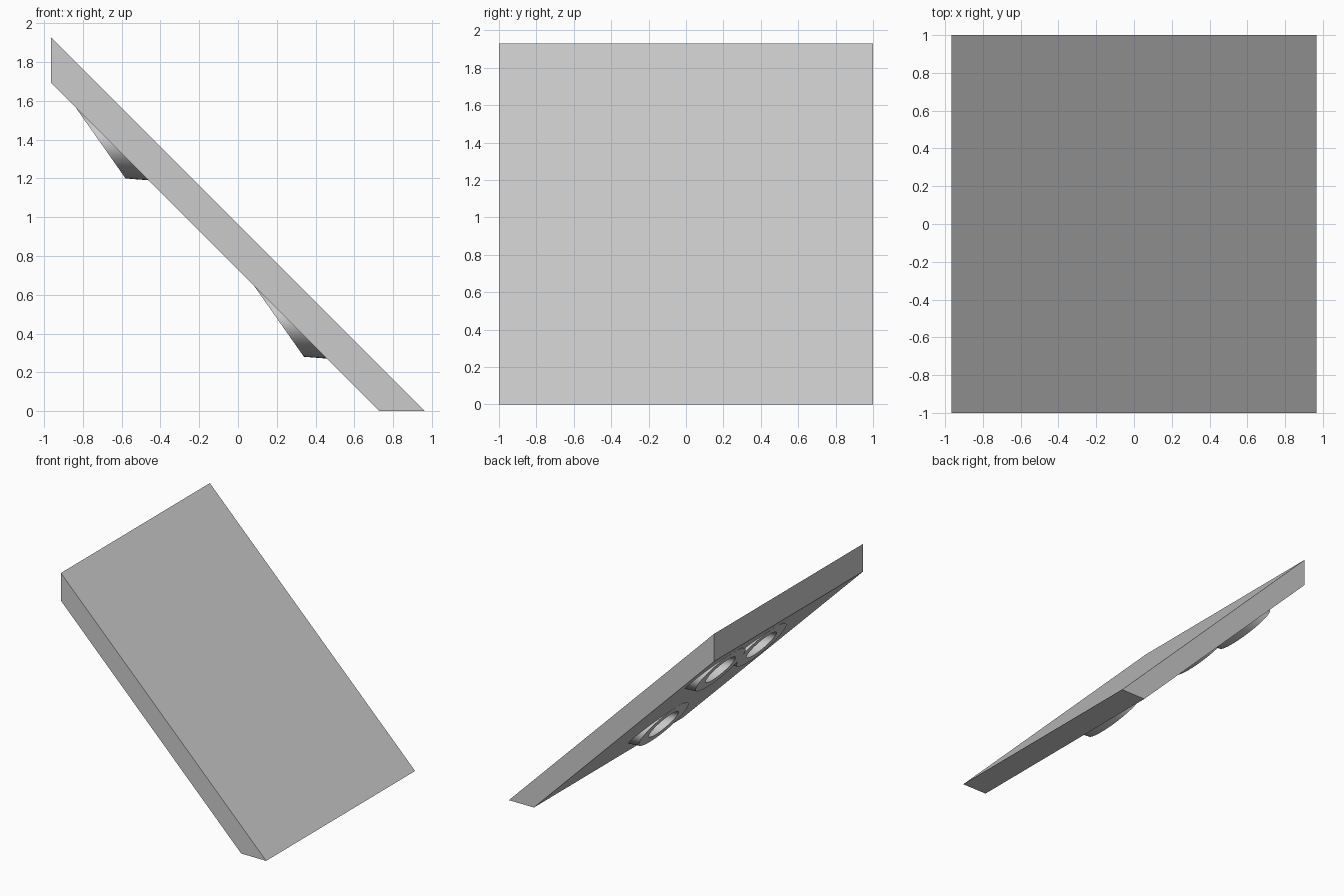
import bpy, bmesh, math
from mathutils import Vector

cube = bpy.data.objects.get("Cube")
if cube:
    bpy.data.objects.remove(cube, do_unlink=True)

grey = bpy.data.materials.new("plain_grey")
grey.use_nodes = True
colour = (0.6, 0.6, 0.6, 1)
grey.diffuse_color = colour
grey.node_tree.nodes["Principled BSDF"].inputs["Base Color"].default_value = colour


def prism(name, loop, sweep):
    """Sweep a closed planar loop along a vector into a solid."""
    bm = bmesh.new()
    face = bm.faces.new([bm.verts.new(p) for p in loop])
    geom = bmesh.ops.extrude_face_region(bm, geom=[face])["geom"]
    moved = [v for v in geom if isinstance(v, bmesh.types.BMVert)]
    bmesh.ops.translate(bm, vec=sweep, verts=moved)
    if not face.is_valid or len(bm.faces) < len(loop) + 2:
        bm.faces.new([v for v in bm.verts if v not in moved])
    bmesh.ops.recalc_face_normals(bm, faces=bm.faces)
    mesh = bpy.data.meshes.new(name)
    bm.to_mesh(mesh)
    bm.free()
    mesh.materials.append(grey)
    obj = bpy.data.objects.new(name, mesh)
    bpy.context.collection.objects.link(obj)
    return obj


def ellipse(centre, scale, count=48):
    """Outline of a boss end face, tilted steeper than the slab."""
    down = Vector((0.13, 0, -0.185)) * scale
    across = Vector((0, 0.28, 0)) * scale
    angles = [math.tau * i / count for i in range(count)]
    return [centre + down * math.cos(a) + across * math.sin(a) for a in angles]


def combine(target, tool, operation):
    mod = target.modifiers.new(tool.name, "BOOLEAN")
    mod.object = tool
    mod.operation = operation
    mod.solver = "EXACT"
    tool.hide_render = True
    tool.hide_set(True)
    tool.display_type = "WIRE"


# Sloping slab with a vertical top end and a flat foot
profile = [(-0.965, 1.93), (0.965, 0), (0.73, 0), (-0.965, 1.695)]
slab = prism("sloping_slab", [(x, -1, z) for x, z in profile], (0, 2, 0))

# Hollow round bosses on the underside
places = [(-0.71, 0.55, 1.385), (-0.71, 0, 1.385), (0.21, 0, 0.465)]
axis = Vector((0.2, 0, -0.016))
bosses = [prism("boss", ellipse(Vector(p), 1), axis) for p in places]
holes = [prism("boss_hole", ellipse(Vector(p) - axis / 2, 0.6), axis * 1.5)
         for p in places]
for boss in bosses:
    combine(slab, boss, "UNION")
for hole in holes:
    combine(slab, hole, "DIFFERENCE")

# Bake the booleans and drop the helpers
bpy.context.view_layer.update()
graph = bpy.context.evaluated_depsgraph_get()
baked = bpy.data.meshes.new_from_object(slab.evaluated_get(graph))
slab.modifiers.clear()
slab.data = baked
for helper in bosses + holes:
    bpy.data.objects.remove(helper, do_unlink=True)

bpy.ops.object.select_all(action="DESELECT")
slab.select_set(True)
bpy.context.view_layer.objects.active = slab
bpy.ops.object.shade_smooth_by_angle(angle=math.radians(30))
